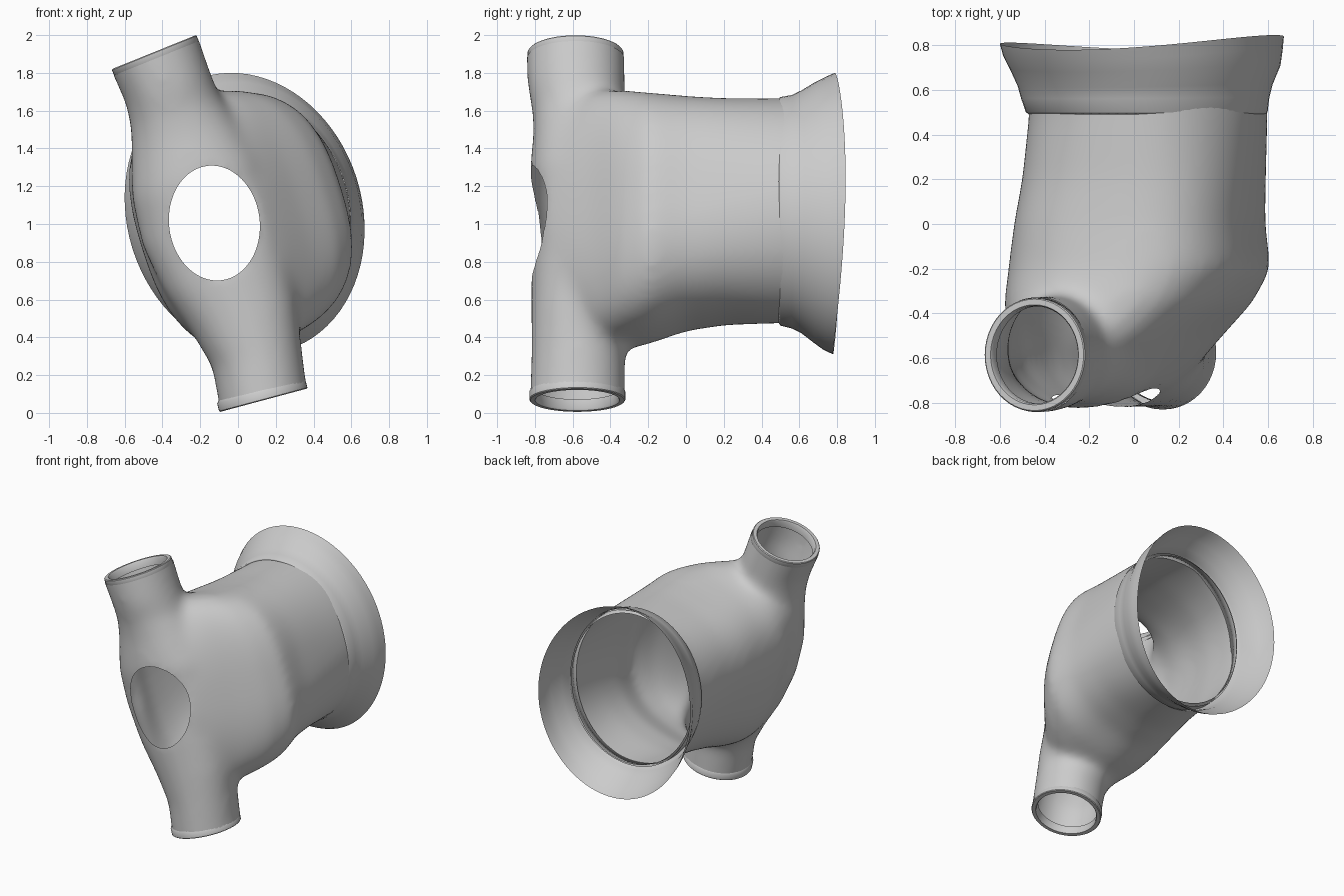
import bpy, bmesh, math
from mathutils import Vector

if "Cube" in bpy.data.objects:
    bpy.data.objects.remove(bpy.data.objects["Cube"])

U = Vector((-0.30, 0, 0.954))   # long direction of the tilted body section
V = Vector((0.954, 0, 0.30))    # short direction
Y = Vector((0, 1, 0))


def spow(x, n):
    return math.copysign(abs(x) ** (2 / n), x)


def loft(rings, n=64, caps=False):
    """Skin a list of (centre, axis_a, axis_b, exponent) superellipses into a bmesh."""
    bm = bmesh.new()
    loops = []
    angs = [2 * math.pi * i / n for i in range(n)]
    for c, a, b, e in rings:
        loops.append([bm.verts.new(c + a * spow(math.cos(t), e) + b * spow(math.sin(t), e))
                      for t in angs])
    for p, q in zip(loops, loops[1:]):
        for i in range(n):
            j = (i + 1) % n
            bm.faces.new((p[i], p[j], q[j], q[i]))
    if caps:
        bm.faces.new(loops[0][::-1])
        bm.faces.new(loops[-1])
    bmesh.ops.recalc_face_normals(bm, faces=bm.faces)
    return bm, loops


def to_object(bm, name):
    me = bpy.data.meshes.new(name)
    bm.to_mesh(me)
    bm.free()
    ob = bpy.data.objects.new(name, me)
    bpy.context.collection.objects.link(ob)
    return ob


def smooth(ob):
    for p in ob.data.polygons:
        p.use_smooth = True


def body_ring(y, cx, cz, a, b, e=2):
    return (Vector((cx, y, cz)), U * a, V * b, e)


def tube_ring(x, z, tilt, rx, ry, y=-0.58):
    t = math.radians(tilt)
    return (Vector((x, y, z)), Vector((math.cos(t), 0, math.sin(t))) * rx, Y * ry, 2)


# Main body volume with flattened flanks, from the front panel to the waist
body, _ = loft([body_ring(*r) for r in (
    (-0.80, -0.15, 0.99, 0.30, 0.14, 2.3),
    (-0.74, -0.14, 0.99, 0.46, 0.27, 2.4),
    (-0.65, -0.13, 1.00, 0.62, 0.34, 2.5),
    (-0.50, -0.085, 1.01, 0.70, 0.42, 2.6),
    (-0.35, -0.025, 1.02, 0.685, 0.51, 2.6),
    (-0.20, 0.025, 1.03, 0.655, 0.55, 2.6),
    (0.00, 0.025, 1.055, 0.61, 0.53, 2.6),
    (0.20, 0.045, 1.065, 0.595, 0.522, 2.4),
    (0.50, 0.065, 1.07, 0.60, 0.522, 2.1),
    (0.75, 0.06, 1.07, 0.605, 0.526, 2))], caps=True)

# Through-running sleeve volume, top left to bottom right
tube, _ = loft([tube_ring(*r) for r in (
    (-0.51, 2.08, 22, 0.25, 0.262, -0.585),
    (-0.445, 1.91, 22, 0.25, 0.262, -0.585),
    (-0.37, 1.72, 21, 0.24, 0.26, -0.58),
    (-0.335, 1.60, 20, 0.25, 0.245, -0.57),
    (-0.295, 1.48, 18, 0.285, 0.24, -0.57),
    (-0.225, 1.24, 17, 0.355, 0.255, -0.575),
    (-0.155, 0.99, 17, 0.37, 0.245, -0.565),
    (-0.06, 0.73, 17, 0.34, 0.25, -0.57),
    (0.035, 0.50, 16, 0.29, 0.25, -0.57),
    (0.10, 0.30, 15, 0.245, 0.25, -0.57),
    (0.135, 0.07, 15, 0.24, 0.255, -0.575),
    (0.17, -0.09, 15, 0.24, 0.255, -0.575))], caps=True)

# Blend both volumes into one skin
tmp = bpy.data.meshes.new("sleeve_volume")
tube.to_mesh(tmp)
tube.free()
body.from_mesh(tmp)
bpy.data.meshes.remove(tmp)
shell = to_object(body, "body_shell")
m = shell.modifiers.new("blend", 'REMESH')
m.mode = 'VOXEL'
m.voxel_size = 0.024
m = shell.modifiers.new("relax", 'SMOOTH')
m.factor = 0.5
m.iterations = 36
dg = bpy.context.evaluated_depsgraph_get()
blended = bpy.data.meshes.new_from_object(shell.evaluated_get(dg))
shell.modifiers.clear()
shell.data = blended

# Cut the waist and both sleeve ends open
ENDS = [(Vector((-0.445, -0.585, 1.91)), 22, 1), (Vector((0.135, -0.575, 0.067)), 15, -1)]
bm = bmesh.new()
bm.from_mesh(shell.data)
cuts = [(Vector((0, 0.56, 0)), Y)]
for c, tilt, s in ENDS:
    t = math.radians(tilt)
    nrm = Vector((-math.sin(t), 0, math.cos(t))) * s
    cuts.append((c - nrm * 0.035, nrm))
for co, no in cuts:
    bmesh.ops.bisect_plane(bm, geom=bm.verts[:] + bm.edges[:] + bm.faces[:],
                           plane_co=co, plane_no=no, clear_outer=True)

# Oval front opening: remove the panel, then pull its edge onto the oval
HC, HA, HB = Vector((-0.125, 0, 1.005)), 0.305, 0.24
tilt = math.radians(7)
hu = Vector((-math.sin(tilt), 0, math.cos(tilt)))
hv = Vector((math.cos(tilt), 0, math.sin(tilt)))


def oval(p):
    d = p - HC
    return math.hypot(d.dot(hu) / HA, d.dot(hv) / HB)


bmesh.ops.delete(bm, geom=[f for f in bm.faces if f.calc_center_median().y < -0.45
                           and oval(f.calc_center_median()) < 1], context='FACES')
rim = [v for v in bm.verts if v.is_boundary and v.co.y < -0.45 and oval(v.co) < 1.3]
for v in rim:
    k = 1 / oval(v.co)
    v.co.x = HC.x + (v.co.x - HC.x) * k
    v.co.z = HC.z + (v.co.z - HC.z) * k
for _ in range(8):
    for v in rim:
        near = [e.other_vert(v).co.y for e in v.link_edges if e.is_boundary]
        v.co.y = 0.5 * v.co.y + 0.5 * sum(near) / len(near)
bm.to_mesh(shell.data)
bm.free()
smooth(shell)

# Flared hem with a fold where it meets the body
hem_bm, loops = loft([body_ring(*r) for r in (
    (0.57, 0.06, 1.07, 0.585, 0.51),
    (0.49, 0.06, 1.07, 0.600, 0.523),
    (0.50, 0.057, 1.067, 0.612, 0.533),
    (0.56, 0.05, 1.065, 0.625, 0.548),
    (0.61, 0.05, 1.065, 0.650, 0.562),
    (0.68, 0.05, 1.06, 0.700, 0.595),
    (0.73, 0.04, 1.055, 0.732, 0.613),
    (0.78, 0.035, 1.055, 0.756, 0.622))], n=80)
for w, loop in zip((0, 0, 0, 0.1, 0.25, 0.5, 0.8, 1), loops):
    for i, v in enumerate(loop):
        s = math.sin(2 * math.pi * i / 80)
        v.co.y += w * (0.048 * s * s + 0.017 * s)
smooth(to_object(hem_bm, "flared_hem"))

# Sleeve cuffs: raised band with a lip turned inside
for name, (c, tilt, s) in zip(("upper_cuff", "lower_cuff"), ENDS):
    t = math.radians(tilt)
    nrm = Vector((-math.sin(t), 0, math.cos(t))) * s
    rings = []
    for off, r in ((-0.06, 0.23), (-0.045, 0.242), (-0.005, 0.242), (0.0, 0.237),
                   (0.0, 0.212), (-0.01, 0.206), (-0.06, 0.206)):
        p = c + nrm * off
        rings.append(tube_ring(p.x, p.z, tilt, r, r + 0.012, c.y))
    cuff = to_object(loft(rings, n=48)[0], name)
    bpy.context.view_layer.objects.active = cuff
    cuff.select_set(True)
    bpy.ops.object.shade_smooth_by_angle(angle=math.radians(40))
    cuff.select_set(False)
